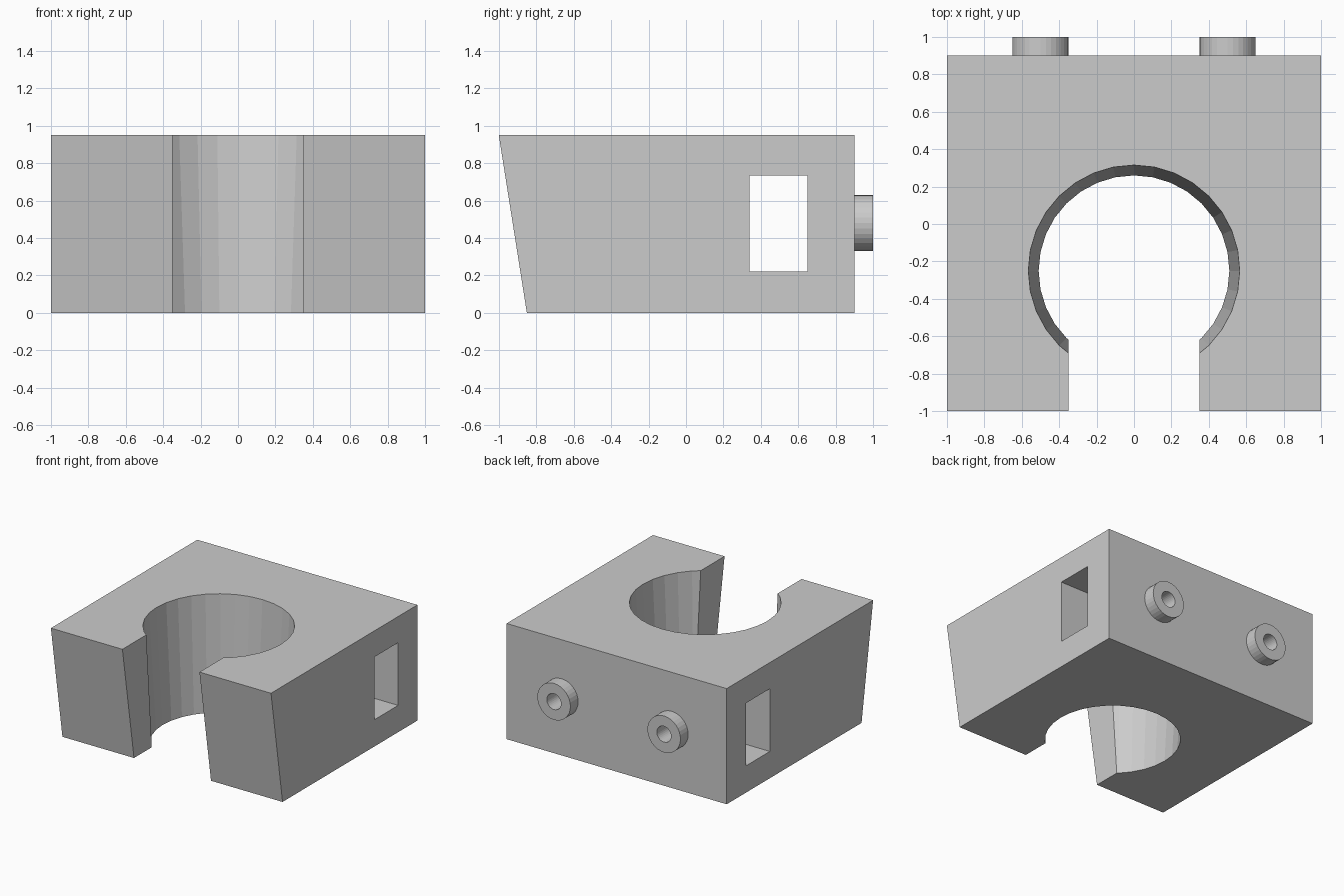
import bpy
import bmesh
import math
from mathutils import Matrix

if "Cube" in bpy.data.objects:
    bpy.data.objects.remove(bpy.data.objects["Cube"])

grey = bpy.data.materials.new("light grey")
grey.diffuse_color = (0.6, 0.6, 0.6, 1)
grey.use_nodes = True
grey.node_tree.nodes["Principled BSDF"].inputs["Base Color"].default_value = grey.diffuse_color


def finish(name, bm):
    bmesh.ops.recalc_face_normals(bm, faces=bm.faces)
    mesh = bpy.data.meshes.new(name)
    bm.to_mesh(mesh)
    bm.free()
    mesh.materials.append(grey)
    obj = bpy.data.objects.new(name, mesh)
    bpy.context.collection.objects.link(obj)
    return obj


def box(name, x, y, z):
    bm = bmesh.new()
    m = Matrix.Translation([(a + b) / 2 for a, b in (x, y, z)])
    m = m @ Matrix.Diagonal([b - a for a, b in (x, y, z)] + [1])
    bmesh.ops.create_cube(bm, size=1, matrix=m)
    return finish(name, bm)


def cone(name, r1, r2, depth, center, tilt=0):
    bm = bmesh.new()
    m = Matrix.Translation(center) @ Matrix.Rotation(tilt, 4, 'X')
    bmesh.ops.create_cone(bm, cap_ends=True, segments=32, radius1=r1,
                          radius2=r2, depth=depth, matrix=m)
    return finish(name, bm)


def combine(target, tool, operation):
    mod = target.modifiers.new(tool.name, 'BOOLEAN')
    mod.operation = operation
    mod.solver = 'EXACT'
    mod.object = tool
    bpy.context.view_layer.objects.active = target
    bpy.ops.object.modifier_apply(modifier=mod.name)
    bpy.data.objects.remove(tool)


# Block with a sloping front face
bm = bmesh.new()
side = [(-0.85, 0), (0.9, 0), (0.9, 0.95), (-1, 0.95)]
face = bm.faces.new([bm.verts.new((-1, y, z)) for y, z in side])
ext = bmesh.ops.extrude_face_region(bm, geom=[face])
bmesh.ops.translate(bm, vec=(2, 0, 0),
                    verts=[v for v in ext["geom"] if isinstance(v, bmesh.types.BMVert)])
body = finish("clamp_body", bm)

# Tapered bore and its open front slot
combine(body, cone("bore", 0.504, 0.571, 1.15, (0, -0.25, 0.475)), 'DIFFERENCE')
combine(body, box("slot", (-0.35, 0.35), (-1.2, -0.25), (-0.1, 1.05)), 'DIFFERENCE')

# Rectangular passage from side to side
combine(body, box("passage", (-1.1, 1.1), (0.34, 0.65), (0.22, 0.735)), 'DIFFERENCE')

# Rear bosses, drilled through to the passage
for x in (-0.5, 0.5):
    combine(body, cone("boss", 0.15, 0.15, 0.2, (x, 0.9, 0.48), math.pi / 2), 'UNION')
    combine(body, cone("drill", 0.065, 0.065, 0.6, (x, 0.8, 0.48), math.pi / 2), 'DIFFERENCE')
